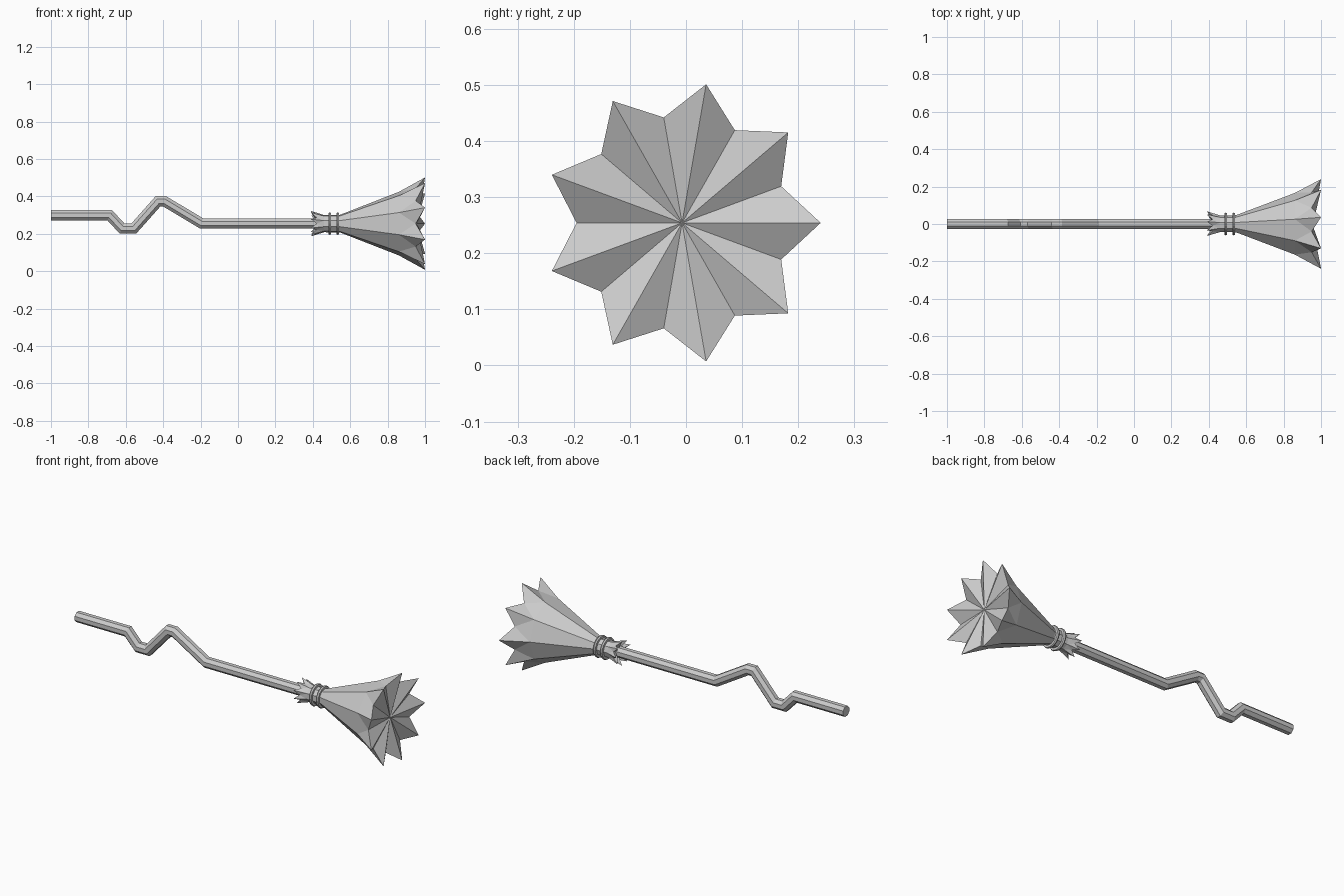
import bpy, bmesh, math
from mathutils import Vector

if "Cube" in bpy.data.objects:
    bpy.data.objects.remove(bpy.data.objects["Cube"])

AXIS_Z = 0.254


def finish(name, bm):
    bmesh.ops.recalc_face_normals(bm, faces=bm.faces)
    me = bpy.data.meshes.new(name)
    bm.to_mesh(me)
    bm.free()
    ob = bpy.data.objects.new(name, me)
    bpy.context.collection.objects.link(ob)
    return ob


def bridge(bm, a, b):
    n = len(a)
    for i in range(n):
        bm.faces.new((a[i], a[(i + 1) % n], b[(i + 1) % n], b[i]))


# Crooked octagonal handle, swept with mitred corners
path = [(-1, 0.298), (-0.685, 0.298), (-0.62, 0.228), (-0.557, 0.228),
        (-0.428, 0.373), (-0.392, 0.373), (-0.195, 0.255), (0.5, 0.255)]
pts = [Vector(p) for p in path]
bm = bmesh.new()
rings = []
for i, p in enumerate(pts):
    d0 = (p - pts[i - 1]).normalized() if i else (pts[1] - p).normalized()
    d1 = (pts[i + 1] - p).normalized() if i < len(pts) - 1 else d0
    t = (d0 + d1).normalized()
    normal = Vector((-t.y, t.x)) / t.dot(d0)
    ring = []
    for k in range(8):
        a = math.radians(22.5 + 45 * k)
        q = p + normal * 0.03 * math.sin(a)
        ring.append(bm.verts.new((q.x, 0.03 * math.cos(a), q.y)))
    rings.append(ring)
for a, b in zip(rings, rings[1:]):
    bridge(bm, a, b)
bm.faces.new(rings[0])
bm.faces.new(rings[-1])
finish("handle", bm)

# Nine-sided bristle bundle with jagged ends on both sides
N = 9
bm = bmesh.new()


def circle(x, r, offset=0.0, cy=0.0):
    return [bm.verts.new((x, cy + r * math.cos(a), AXIS_Z + r * 1.015 * math.sin(a)))
            for a in (math.tau * (i + offset) / N for i in range(N))]


def jagged_end(base, tip_x, tip_r, valley_x, valley_r, centre_x, cy):
    tips = circle(tip_x, tip_r, 0, cy)
    valleys = circle(valley_x, valley_r, 0.5, cy)
    c = bm.verts.new((centre_x, cy, AXIS_Z))
    for i in range(N):
        j = (i + 1) % N
        bm.faces.new((base[i], base[j], valleys[i]))
        bm.faces.new((base[i], valleys[i], tips[i]))
        bm.faces.new((base[j], tips[j], valleys[i]))
        bm.faces.new((c, tips[i], valleys[i]))
        bm.faces.new((c, valleys[i], tips[j]))


body = [circle(0.46, 0.046), circle(0.545, 0.047), circle(0.86, 0.17, 0, -0.004)]
for a, b in zip(body, body[1:]):
    bridge(bm, a, b)
jagged_end(body[-1], 1.0, 0.247, 0.95, 0.188, 0.955, -0.007)
jagged_end(body[0], 0.39, 0.068, 0.42, 0.05, 0.43, 0)
finish("bristles", bm)

# Two binding rings
for n, x in enumerate((0.49, 0.533)):
    bm = bmesh.new()
    loops = []
    for dx, r in ((-0.007, 0.042), (-0.007, 0.058), (0, 0.061), (0.007, 0.058), (0.007, 0.042)):
        loops.append([bm.verts.new((x + dx, r * math.cos(math.tau * k / 18),
                                    AXIS_Z + r * math.sin(math.tau * k / 18)))
                      for k in range(18)])
    for k in range(5):
        bridge(bm, loops[k], loops[(k + 1) % 5])
    finish("binding_ring_%d" % (n + 1), bm)
